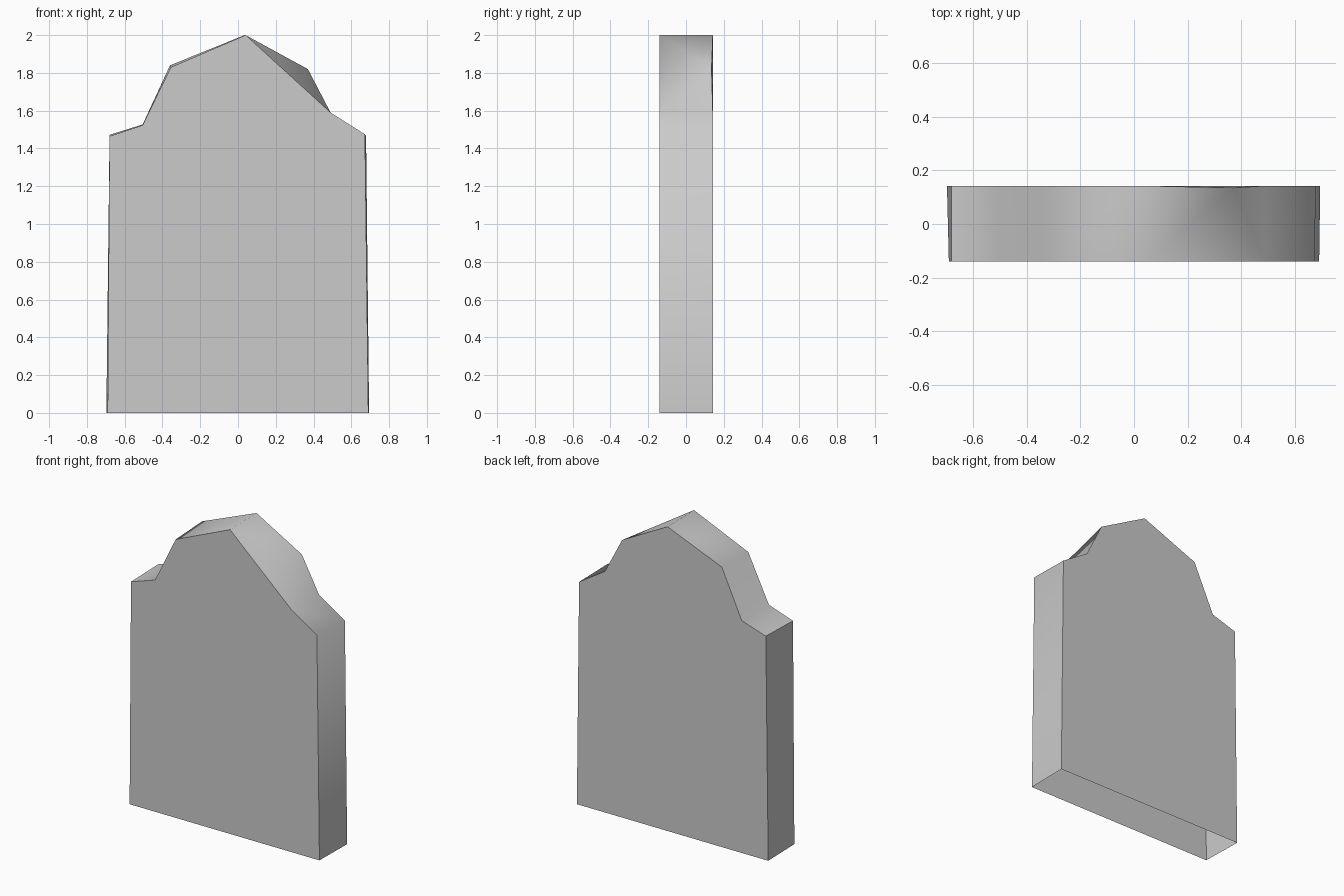
import bpy, bmesh, math

if "Cube" in bpy.data.objects:
    bpy.data.objects.remove(bpy.data.objects["Cube"])

stone = bpy.data.materials.new("stone_grey")
stone.diffuse_color = (0.6, 0.6, 0.6, 1)
stone.use_nodes = True
stone.node_tree.nodes["Principled BSDF"].inputs["Base Color"].default_value = stone.diffuse_color

# Outlines from bottom left, over the crown, to bottom right
front_outline = [(-0.69, 0), (-0.68, 1.465), (-0.505, 1.523), (-0.355, 1.83),
                 (0.04, 2.0), (0.49, 1.59), (0.672, 1.475), (0.69, 0)]
back_outline = [(-0.697, 0), (-0.68, 1.472), (-0.505, 1.527), (-0.36, 1.84),
                (0.035, 2.0), (0.37, 1.82), (0.49, 1.585), (0.678, 1.465), (0.694, 0)]

bm = bmesh.new()
front = [bm.verts.new((x, -0.14, z)) for x, z in front_outline]
back = [bm.verts.new((x, 0.135 if x == 0.37 else 0.142, z)) for x, z in back_outline]
bm.faces.new(front[::-1])
bm.faces.new(back)

# Rim: left half, then the chipped corner, then right half (base stays open)
for i in range(4):
    bm.faces.new((front[i], front[i + 1], back[i + 1], back[i]))
bm.faces.new((front[4], back[5], back[4]))
bm.faces.new((front[4], front[5], back[5]))
bm.faces.new((front[5], back[6], back[5]))
for i in range(5, 7):
    bm.faces.new((front[i], front[i + 1], back[i + 2], back[i + 1]))

# Consistent outward normals, checked against the front face
bmesh.ops.recalc_face_normals(bm, faces=bm.faces)
bm.faces.ensure_lookup_table()
if bm.faces[0].normal.y > 0:
    bmesh.ops.reverse_faces(bm, faces=bm.faces)

mesh = bpy.data.meshes.new("headstone")
bm.to_mesh(mesh)
bm.free()
mesh.materials.append(stone)
headstone = bpy.data.objects.new("headstone", mesh)
bpy.context.collection.objects.link(headstone)
bpy.context.view_layer.objects.active = headstone
headstone.select_set(True)
bpy.ops.object.shade_smooth_by_angle(angle=math.radians(60))
